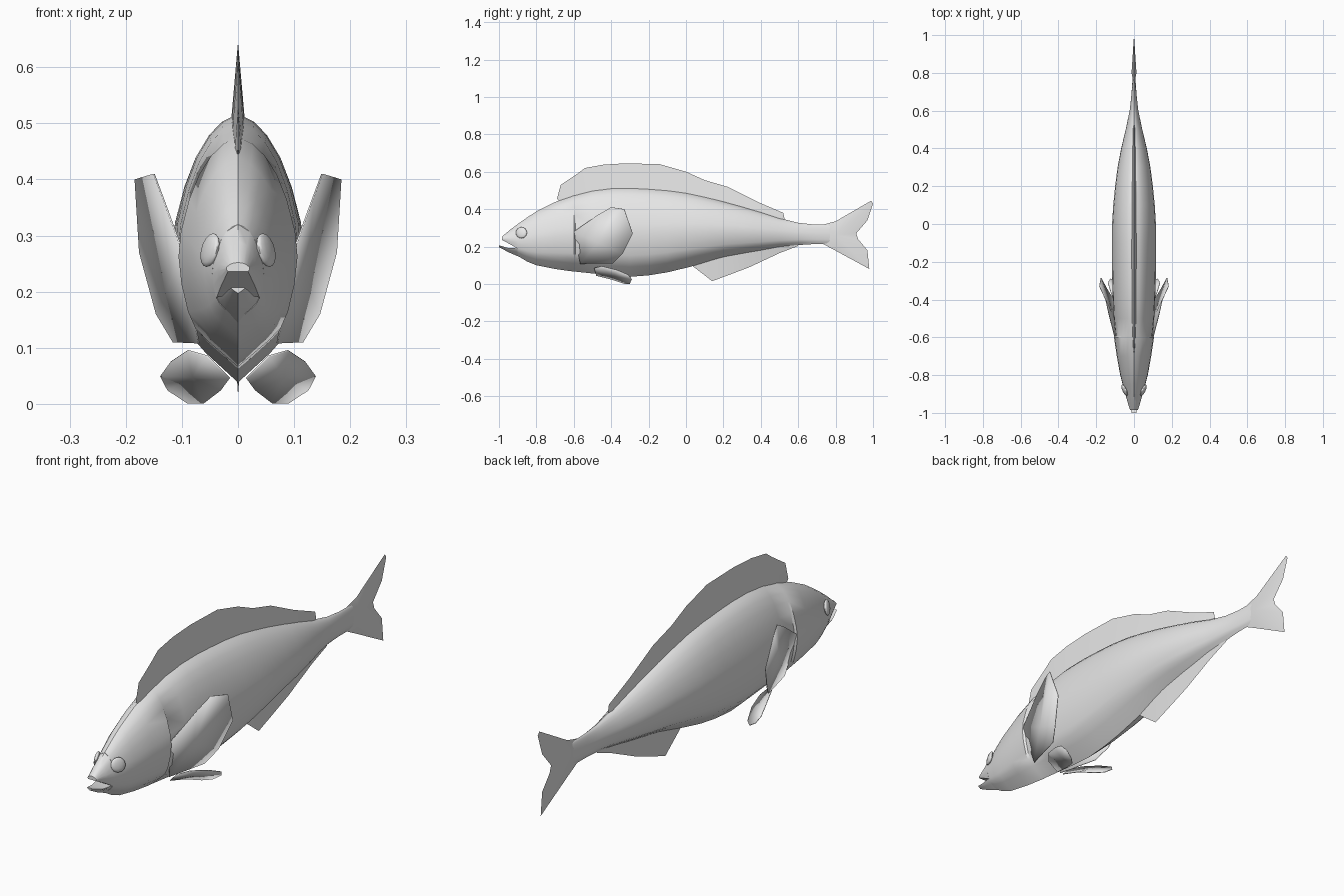
import bpy, bmesh, math

if "Cube" in bpy.data.objects:
    bpy.data.objects.remove(bpy.data.objects["Cube"])

skin = bpy.data.materials.new("light grey skin")
skin.diffuse_color = (0.8, 0.8, 0.8, 1)
skin.use_nodes = True
skin.node_tree.nodes["Principled BSDF"].inputs["Base Color"].default_value = skin.diffuse_color


def finish(name, bm, angle=40, thick=0):
    bmesh.ops.remove_doubles(bm, verts=bm.verts, dist=1e-5)
    bmesh.ops.recalc_face_normals(bm, faces=bm.faces)
    me = bpy.data.meshes.new(name)
    bm.to_mesh(me)
    bm.free()
    me.materials.append(skin)
    ob = bpy.data.objects.new(name, me)
    bpy.context.collection.objects.link(ob)
    bpy.ops.object.select_all(action='DESELECT')
    ob.select_set(True)
    bpy.context.view_layer.objects.active = ob
    bpy.ops.object.shade_smooth_by_angle(angle=math.radians(angle))
    if thick:
        m = ob.modifiers.new("thickness", 'SOLIDIFY')
        m.thickness, m.offset = thick, 0
    return ob


def loft(name, stations, profile):
    """Skin mirrored half profiles (width, depth) over stations (y, top, bottom, half width)."""
    bm = bmesh.new()
    rings = []
    for y, top, bot, w in stations:
        half = [(a * w, top + (bot - top) * t) for a, t in profile]
        pts = half + [(-x, z) for x, z in reversed(half) if x > 0]
        rings.append([bm.verts.new((x, y, z)) for x, z in pts])
    n = len(rings[0])
    for a, b in zip(rings, rings[1:]):
        for i in range(n):
            j = (i + 1) % n
            bm.faces.new((a[i], a[j], b[j], b[i]))
    bm.faces.new(rings[0])
    bm.faces.new(rings[-1])
    return finish(name, bm)


def wedge_fin(name, rows, half):
    """Fin with a thick base and a sharp edge; rows are (base y, base z, edge y, edge z)."""
    bm = bmesh.new()
    n = len(rows) - 1
    secs = []
    for i, (by, bz, ey, ez) in enumerate(rows):
        h = half * (0.3 + 0.7 * math.sin(math.pi * i / n))
        secs.append([bm.verts.new(p) for p in ((-h, by, bz), (0, ey, ez), (h, by, bz))])
    for a, b in zip(secs, secs[1:]):
        for i in range(3):
            j = (i + 1) % 3
            bm.faces.new((a[i], a[j], b[j], b[i]))
    bm.faces.new(secs[0])
    bm.faces.new(secs[-1])
    return finish(name, bm, 30)


def paired_fin(name, pts, hub):
    """Thin fanned fin on each side."""
    for side, s in (("right", 1), ("left", -1)):
        bm = bmesh.new()
        vs = [bm.verts.new((s * x, y, z)) for x, y, z in pts]
        c = bm.verts.new((s * hub[0], hub[1], hub[2]))
        for i in range(len(vs)):
            bm.faces.new((c, vs[i], vs[(i + 1) % len(vs)]))
        finish(side + "_" + name, bm, 50, 0.003)


# Body with a small step behind the gill covers
section = [(0, 0), (.25, .03), (.45, .08), (.65, .16), (.82, .27), (.96, .41), (1, .52),
           (.95, .64), (.84, .76), (.72, .83), (.5, .89), (0, 1)]
loft("body", [
    (-.90, .320, .150, .046), (-.85, .355, .120, .060), (-.80, .388, .100, .073),
    (-.70, .438, .080, .091), (-.60, .475, .066, .106), (-.592, .477, .066, .098),
    (-.50, .502, .056, .107), (-.40, .515, .046, .112), (-.30, .517, .038, .115),
    (-.20, .512, .046, .117), (-.10, .504, .062, .117), (0, .490, .086, .116),
    (.10, .468, .112, .110), (.20, .443, .138, .100), (.30, .415, .156, .087),
    (.40, .385, .174, .068), (.50, .352, .194, .044), (.60, .327, .208, .023),
    (.68, .318, .213, .014), (.78, .316, .213, .007)], section)

# Open mouth
loft("upper_jaw", [(-.90, .320, .188, .046), (-.94, .290, .212, .035), (-.985, .252, .236, .021)],
     [(0, 0), (.45, .10), (.65, .21), (.82, .36), (.96, .54), (1, .68), (.95, .84), (.84, 1), (0, 1)])
loft("lower_jaw", [(-.89, .190, .144, .048), (-.95, .192, .170, .034), (-1.0, .207, .197, .015)],
     [(0, 0), (.84, 0), (.72, .25), (.5, .5), (0, 1)])

# Dorsal fin and anal fin
wedge_fin("dorsal_fin", [
    (-.66, .43, -.69, .455), (-.64, .44, -.67, .53), (-.58, .46, -.58, .59), (-.52, .48, -.54, .62),
    (-.44, .495, -.44, .638), (-.32, .50, -.32, .645), (-.14, .495, -.14, .64), (0, .475, 0, .60),
    (.10, .455, .10, .555), (.22, .425, .22, .52), (.38, .38, .38, .44), (.50, .34, .52, .38),
    (.52, .33, .53, .335)], .013)
wedge_fin("anal_fin", [
    (.03, .13, .03, .10), (.14, .15, .14, .015), (.24, .17, .24, .052), (.34, .18, .34, .09),
    (.50, .21, .50, .165), (.60, .22, .60, .203)], .012)

# Forked tail fin, thickest near its root
outline = [(.73, .316), (.80, .335), (.99, .445), (1.0, .43), (.97, .34), (.91, .27),
           (.92, .24), (.97, .18), (.98, .08), (.80, .178), (.73, .215)]
bm = bmesh.new()
rim = [bm.verts.new((0, y, z)) for y, z in outline]
for x in (-.013, .013):
    hub = bm.verts.new((x, .80, .262))
    for i in range(len(rim)):
        bm.faces.new((hub, rim[i], rim[(i + 1) % len(rim)]))
finish("tail_fin", bm, 30)

# Pectoral and pelvic fins
paired_fin("pectoral_fin", [
    (.102, -.60, .28), (.135, -.47, .37), (.150, -.40, .41), (.183, -.33, .40), (.175, -.285, .27),
    (.145, -.34, .16), (.115, -.39, .11), (.070, -.565, .108)], (.118, -.47, .22))
paired_fin("pelvic_fin", [
    (.015, -.48, .045), (.055, -.49, .085), (.09, -.45, .095), (.12, -.37, .075), (.138, -.31, .05),
    (.125, -.29, .025), (.09, -.30, .002), (.06, -.33, .002), (.03, -.40, .025)], (.08, -.38, .048))

# Eyes
for side, s in (("right", 1), ("left", -1)):
    bm = bmesh.new()
    bmesh.ops.create_uvsphere(bm, u_segments=14, v_segments=8, radius=1)
    for v in bm.verts:
        x, y, z = v.co
        v.co = (s * (.050 + .011 * x + .012 * y - .006 * z), -.88 + .030 * y, .274 + .030 * z)
    finish(side + "_eye", bm, 60)
